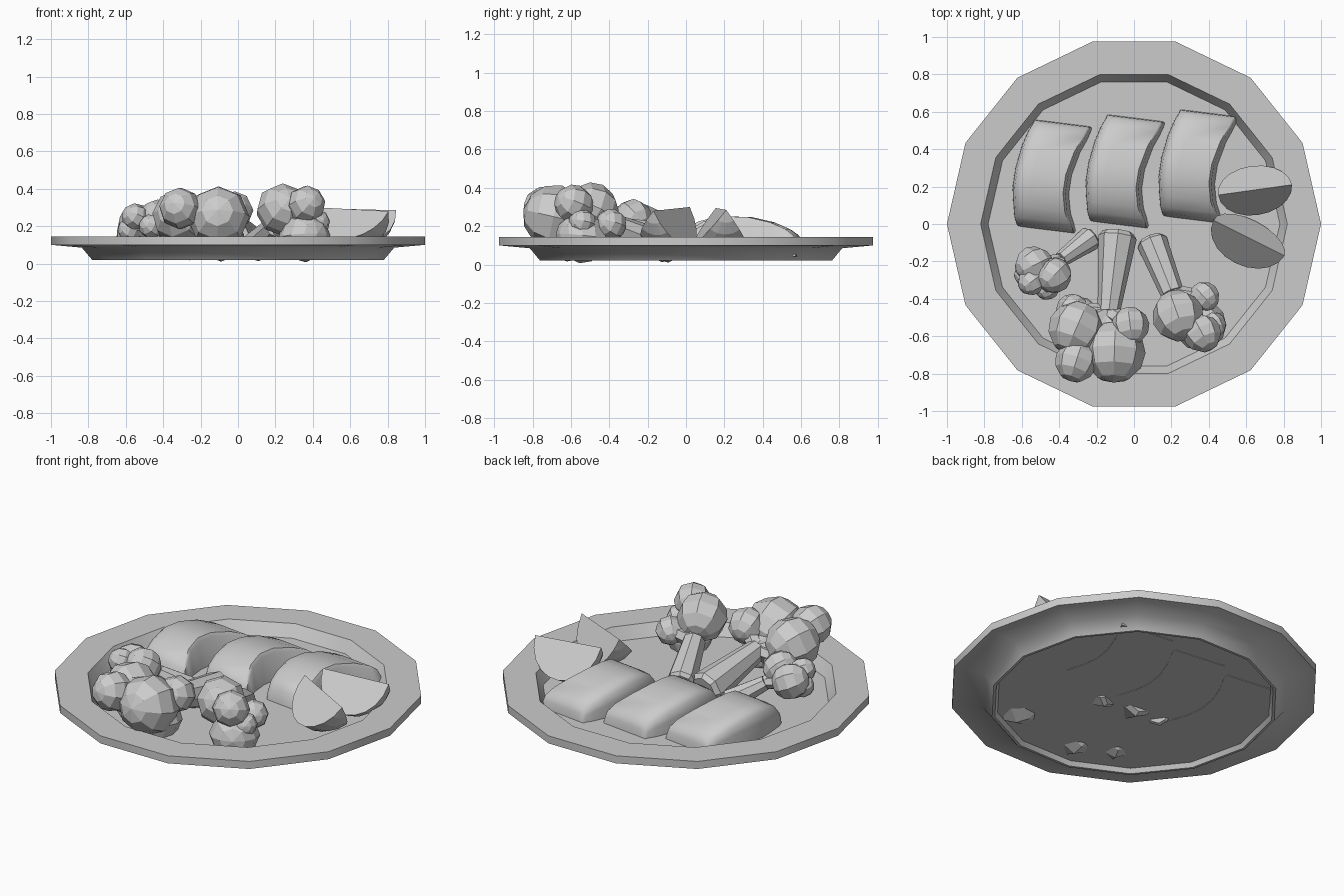
import bpy, bmesh, math
from mathutils import Vector, Matrix

if "Cube" in bpy.data.objects:
    bpy.data.objects.remove(bpy.data.objects["Cube"], do_unlink=True)

GREY = (0.6, 0.6, 0.6, 1)
clay = bpy.data.materials.new("plain_grey")
clay.use_nodes = True
clay.diffuse_color = GREY
clay.node_tree.nodes["Principled BSDF"].inputs["Base Color"].default_value = GREY


def finish(name, bm, smooth=None):
    bmesh.ops.recalc_face_normals(bm, faces=bm.faces)
    mesh = bpy.data.meshes.new(name)
    bm.to_mesh(mesh)
    bm.free()
    mesh.materials.append(clay)
    obj = bpy.data.objects.new(name, mesh)
    bpy.context.collection.objects.link(obj)
    if smooth:
        bpy.ops.object.select_all(action='DESELECT')
        obj.select_set(True)
        bpy.context.view_layer.objects.active = obj
        bpy.ops.object.shade_smooth_by_angle(angle=math.radians(smooth))


def loft(bm, rings):
    """Skin a list of equal-sized closed rings and cap both ends."""
    rows = [[bm.verts.new(p) for p in ring] for ring in rings]
    for a, b in zip(rows, rows[1:]):
        for i in range(len(a)):
            j = (i + 1) % len(a)
            bm.faces.new((a[i], a[j], b[j], b[i]))
    bm.faces.new(rows[0])
    bm.faces.new(rows[-1])


def circle(r, n, matrix):
    return [matrix @ Vector((r * math.cos(k * math.tau / n), r * math.sin(k * math.tau / n), 0))
            for k in range(n)]


def frame(origin, direction):
    return Matrix.Translation(origin) @ Vector(direction).to_track_quat('Z', 'Y').to_matrix().to_4x4()


def tube(bm, start, end, r0, r1, n):
    """Tapered tube with a slightly rounded start."""
    start, end = Vector(start), Vector(end)
    shoulder = start.lerp(end, 0.06)
    rings = ((start, r0 * 0.8), (shoulder, r0), (end, r1))
    loft(bm, [circle(r, n, frame(p, end - start)) for p, r in rings])


# Plate: fourteen-sided dish with a flat rim and a recessed underside
bm = bmesh.new()
profile = [(0.75, 0.045), (0.765, 0.02), (0.78, 0.02), (0.835, 0.085), (1, 0.1),
           (1, 0.145), (0.82, 0.145), (0.78, 0.075)]
loft(bm, [circle(r, 14, Matrix.Translation((0, 0, z))) for r, z in profile])
finish("plate", bm, 48.5)

# Fillets: curved, domed slices; stations are y, top height, left x, right x
STATIONS = [(-0.015, 0.06, -0.62, -0.295), (0.005, 0.15, -0.63, -0.305), (0.04, 0.19, -0.64, -0.315),
            (0.1, 0.225, -0.645, -0.335), (0.2, 0.25, -0.65, -0.345), (0.3, 0.248, -0.635, -0.33),
            (0.42, 0.22, -0.6, -0.285), (0.5, 0.185, -0.565, -0.24), (0.54, 0.155, -0.54, -0.222),
            (0.555, 0.12, -0.535, -0.217), (0.56, 0.05, -0.535, -0.215)]
BASE = 0.042


def fillet(name, dx, dy):
    bm = bmesh.new()
    rings = []
    for y, top, left, right in STATIONS:
        h = top - BASE
        section = [(left, 0), (left + 0.002, 0.6 * h), (left + 0.012, 0.85 * h), (left + 0.04, 0.97 * h),
                   (left + 0.1, h), (right - 0.035, h), (right - 0.022, 0.9 * h), (right, 0)]
        rings.append([(x + dx, y + dy - 0.04 * (x - left) / (right - left), BASE + z)
                      for x, z in section])
    loft(bm, rings)
    finish(name, bm, 46)


for i, side in enumerate(("right", "middle", "left")):
    fillet("fillet_" + side, 0.39 * i, 0.027 * i)


# Citrus wedges: ridge on top, two flat cut faces, rounded rind below
def wedge(name, a, b, half_angle, roll):
    a, b = Vector(a), Vector(b)
    along = (b - a).normalized()
    across = Vector((0, 0, 1)).cross(along).normalized()
    down = along.cross(across) * -1
    mid, half, depth = (a + b) / 2, (b - a).length / 2, 0.22
    bm = bmesh.new()
    tips = [bm.verts.new(a), bm.verts.new(b)]
    columns = []
    for k in range(5):
        angle = math.radians(roll + half_angle * (k - 2) / 2)
        out = down * math.cos(angle) + across * math.sin(angle)
        columns.append([tips[0]] + [bm.verts.new(
            mid - along * half * math.cos(math.pi * s / 10) + out * depth * math.sin(math.pi * s / 10))
            for s in range(1, 10)] + [tips[1]])
    for p, q in zip(columns, columns[1:]):
        for s in range(10):
            bm.faces.new(list(dict.fromkeys((p[s], p[s + 1], q[s + 1], q[s]))))
    bm.faces.new(columns[0])
    bm.faces.new(columns[-1])
    finish(name, bm)


wedge("citrus_wedge_back", (0.45, 0.155, 0.295), (0.845, 0.21, 0.285), 37, -1)
wedge("citrus_wedge_front", (0.425, 0.02, 0.3), (0.805, -0.17, 0.28), 35, -9)


# Broccoli: faceted stalk, short branches and a cluster of faceted florets
def broccoli(name, base, fork, r0, r1, florets):
    bm = bmesh.new()
    tube(bm, base, fork, r0, r1, 8)
    for x, y, z, r in florets:
        centre = Vector((x, y, z))
        tube(bm, fork, centre, r1 * 0.75, r * 0.45, 6)
        matrix = frame(centre, centre - Vector(base))
        bmesh.ops.create_uvsphere(bm, u_segments=8, v_segments=6, radius=r * 1.03, matrix=matrix)
    finish(name, bm)


broccoli("broccoli_large", (-0.085, -0.045, 0.105), (-0.135, -0.47, 0.2), 0.103, 0.06,
         [(-0.31, -0.56, 0.25, 0.145), (-0.31, -0.735, 0.295, 0.11), (-0.105, -0.685, 0.25, 0.162),
          (-0.02, -0.545, 0.285, 0.1), (-0.33, -0.46, 0.19, 0.085), (-0.3, -0.51, 0.145, 0.12),
          (-0.1, -0.61, 0.15, 0.13)])
broccoli("broccoli_medium", (0.09, -0.08, 0.083), (0.205, -0.37, 0.2), 0.083, 0.063,
         [(0.235, -0.49, 0.29, 0.135), (0.375, -0.39, 0.21, 0.08), (0.365, -0.585, 0.315, 0.1),
          (0.355, -0.54, 0.145, 0.135), (0.42, -0.54, 0.22, 0.07)])
broccoli("broccoli_small", (-0.225, -0.07, 0.068), (-0.39, -0.19, 0.18), 0.066, 0.042,
         [(-0.535, -0.22, 0.215, 0.1), (-0.43, -0.275, 0.245, 0.095), (-0.465, -0.34, 0.2, 0.065),
          (-0.55, -0.31, 0.25, 0.07), (-0.575, -0.27, 0.18, 0.065)])
